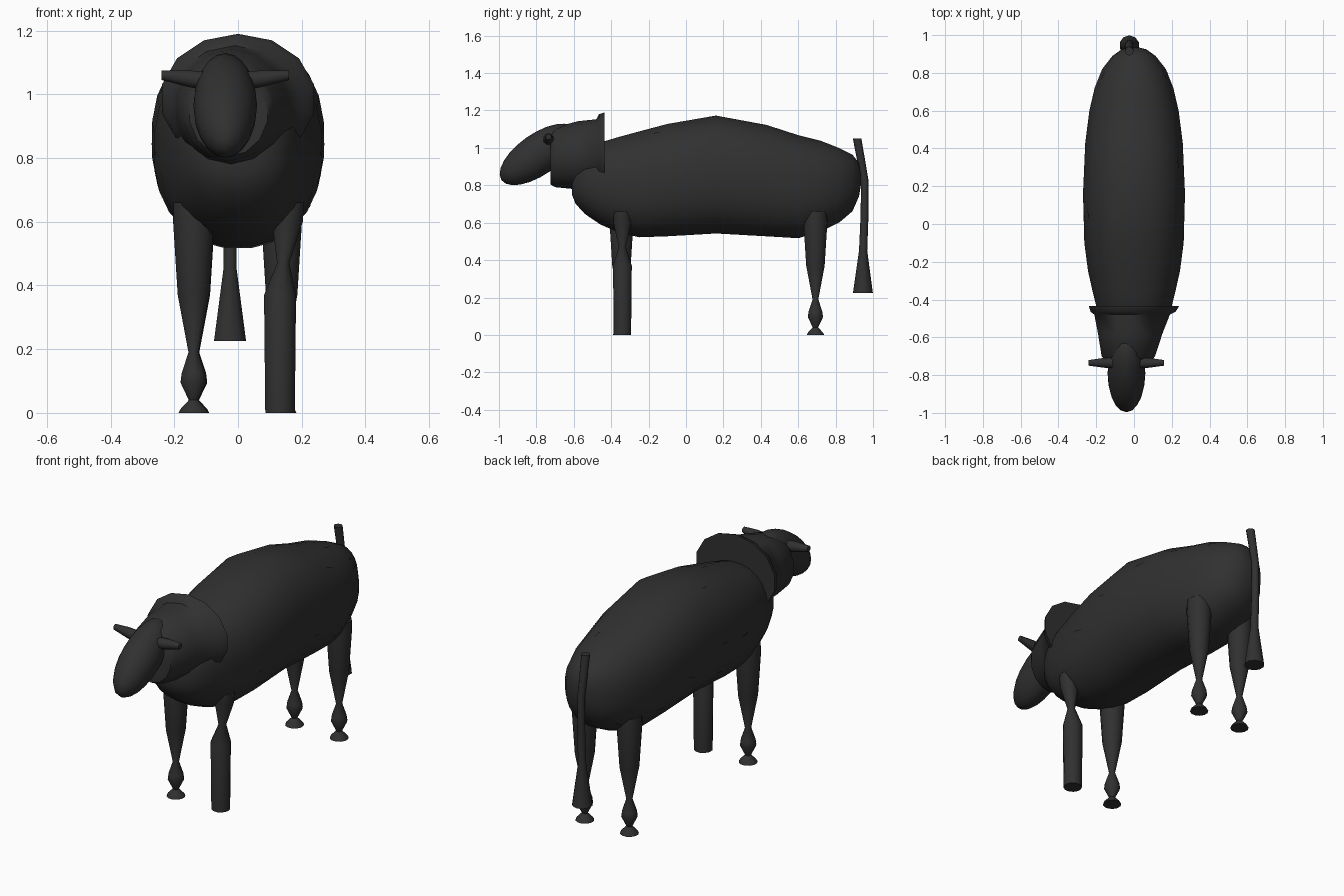
import bpy, bmesh, math, random
from mathutils import Vector, Matrix

cube = bpy.data.objects.get("Cube")
if cube:
    bpy.data.objects.remove(cube, do_unlink=True)

coat = bpy.data.materials.new("charcoal")
coat.use_nodes = True
coat.diffuse_color = (0.03, 0.03, 0.03, 1)
coat.node_tree.nodes["Principled BSDF"].inputs["Base Color"].default_value = coat.diffuse_color

# Two directions spanning the ring plane, by the axis the loft runs along
PLANES = {"x": (Vector((0, 1, 0)), Vector((0, 0, 1))),
          "y": (Vector((1, 0, 0)), Vector((0, 0, 1))),
          "z": (Vector((1, 0, 0)), Vector((0, 1, 0)))}


def finish(name, bm, angle=50):
    bmesh.ops.recalc_face_normals(bm, faces=bm.faces)
    mesh = bpy.data.meshes.new(name)
    bm.to_mesh(mesh)
    bm.free()
    mesh.materials.append(coat)
    obj = bpy.data.objects.new(name, mesh)
    bpy.context.collection.objects.link(obj)
    bpy.ops.object.select_all(action="DESELECT")
    obj.select_set(True)
    bpy.context.view_layer.objects.active = obj
    bpy.ops.object.shade_smooth_by_angle(angle=math.radians(angle))
    return obj


def loft(name, rings, axis, sides=12, power=2.0):
    """Skin rings of (centre, half width, half height) and cap both ends."""
    u, v = PLANES[axis]
    bm = bmesh.new()
    loops = []
    for centre, ru, rv in rings:
        loop = []
        for i in range(sides):
            a = 2 * math.pi * (i + 0.5) / sides
            c, s = math.cos(a), math.sin(a)
            c = math.copysign(abs(c) ** (2 / power), c)
            s = math.copysign(abs(s) ** (2 / power), s)
            loop.append(bm.verts.new(Vector(centre) + u * ru * c + v * rv * s))
        loops.append(loop)
    for a, b in zip(loops, loops[1:]):
        for i in range(sides):
            j = (i + 1) % sides
            bm.faces.new((a[i], a[j], b[j], b[i]))
    bm.faces.new(loops[0])
    bm.faces.new(loops[-1])
    return finish(name, bm)


# Body: (y, underside, back, half width)
sections = [(-0.61, 0.75, 0.86, 0.06), (-0.59, 0.70, 0.93, 0.12), (-0.54, 0.645, 0.98, 0.16),
            (-0.46, 0.59, 1.03, 0.195), (-0.36, 0.545, 1.06, 0.22), (-0.25, 0.52, 1.09, 0.245),
            (-0.1, 0.525, 1.13, 0.265), (0.16, 0.54, 1.175, 0.272), (0.43, 0.525, 1.125, 0.26),
            (0.6, 0.515, 1.07, 0.238), (0.72, 0.55, 1.04, 0.21), (0.82, 0.60, 1.0, 0.17),
            (0.89, 0.66, 0.965, 0.115), (0.925, 0.74, 0.92, 0.065), (0.935, 0.80, 0.86, 0.025)]
body = loft("body", [((0, y, (lo + hi) / 2), w, (hi - lo) / 2) for y, lo, hi, w in sections],
            "y", 24, 2.3)

# Fur: thin slivers lying just over the coat
random.seed(4)
fur = bmesh.new()
flanks = [p for p in body.data.polygons if -0.3 < p.center.y < 0.8]
for p in random.sample(flanks, 50):
    base = p.center + p.normal * 0.004
    along = (Vector((0, 1, 0)) - p.normal * p.normal.y).normalized()
    across = p.normal.cross(along)
    length = random.uniform(0.03, 0.08)
    lean = along + across * random.uniform(-0.3, 0.3)
    fur.faces.new([fur.verts.new(q) for q in
                   (base - across * 0.005, base + across * 0.005, base + lean * length)])
finish("fur", fur)

# Flared neck with a wide rim
loft("neck", [((-0.03, -0.725, 0.945), 0.125, 0.14), ((-0.03, -0.7, 0.95), 0.145, 0.16),
              ((-0.02, -0.58, 0.96), 0.175, 0.182), ((-0.01, -0.48, 0.968), 0.205, 0.185),
              ((-0.005, -0.465, 0.98), 0.23, 0.2), ((0, -0.435, 0.985), 0.245, 0.205)], "y", 14)

# Head: long ellipsoid, nose dipping forward
head = bmesh.new()
bmesh.ops.create_uvsphere(head, u_segments=20, v_segments=12, radius=1)
bmesh.ops.transform(head, verts=head.verts, matrix=(
    Matrix.Translation((-0.04, -0.79, 0.965)) @ Matrix.Rotation(math.radians(35), 4, "X")
    @ Matrix.Diagonal((0.1, 0.24, 0.11, 1))))
finish("head", head)

# Ears
for name, side in (("left_ear", 1), ("right_ear", -1)):
    loft(name, [((-0.04 + side * out, -0.735, z), r, r) for out, z, r in
                ((0.05, 1.04, 0.032), (0.12, 1.05, 0.028), (0.2, 1.06, 0.016))], "x", 8)

# Turned legs: (height, radius)
turned = [(0, 0.048), (0.012, 0.042), (0.04, 0.015), (0.095, 0.042), (0.125, 0.038),
          (0.19, 0.016), (0.37, 0.051), (0.6, 0.066), (0.66, 0.064)]
post = [(0, 0.048), (0.37, 0.052), (0.47, 0.02), (0.6, 0.05), (0.66, 0.048)]
for name, x, y, profile in (("front_right_leg", -0.14, -0.345, turned),
                            ("rear_right_leg", -0.137, 0.692, turned),
                            ("rear_left_leg", 0.137, 0.692, turned),
                            ("front_left_leg", 0.132, -0.34, post)):
    # The post leg leans outward toward the shoulder
    lean = 0.1 if profile is post else 0
    loft(name, [((x + lean * max(0, z - 0.37), y, z), r, r) for z, r in profile], "z", 12)

# Tail with a flared tip
loft("tail", [((-0.025, y, z), r, r) for y, z, r in
              ((0.946, 0.225, 0.053), (0.947, 0.45, 0.022), (0.955, 0.65, 0.021),
               (0.955, 0.83, 0.02), (0.915, 1.05, 0.023))], "z", 10)
